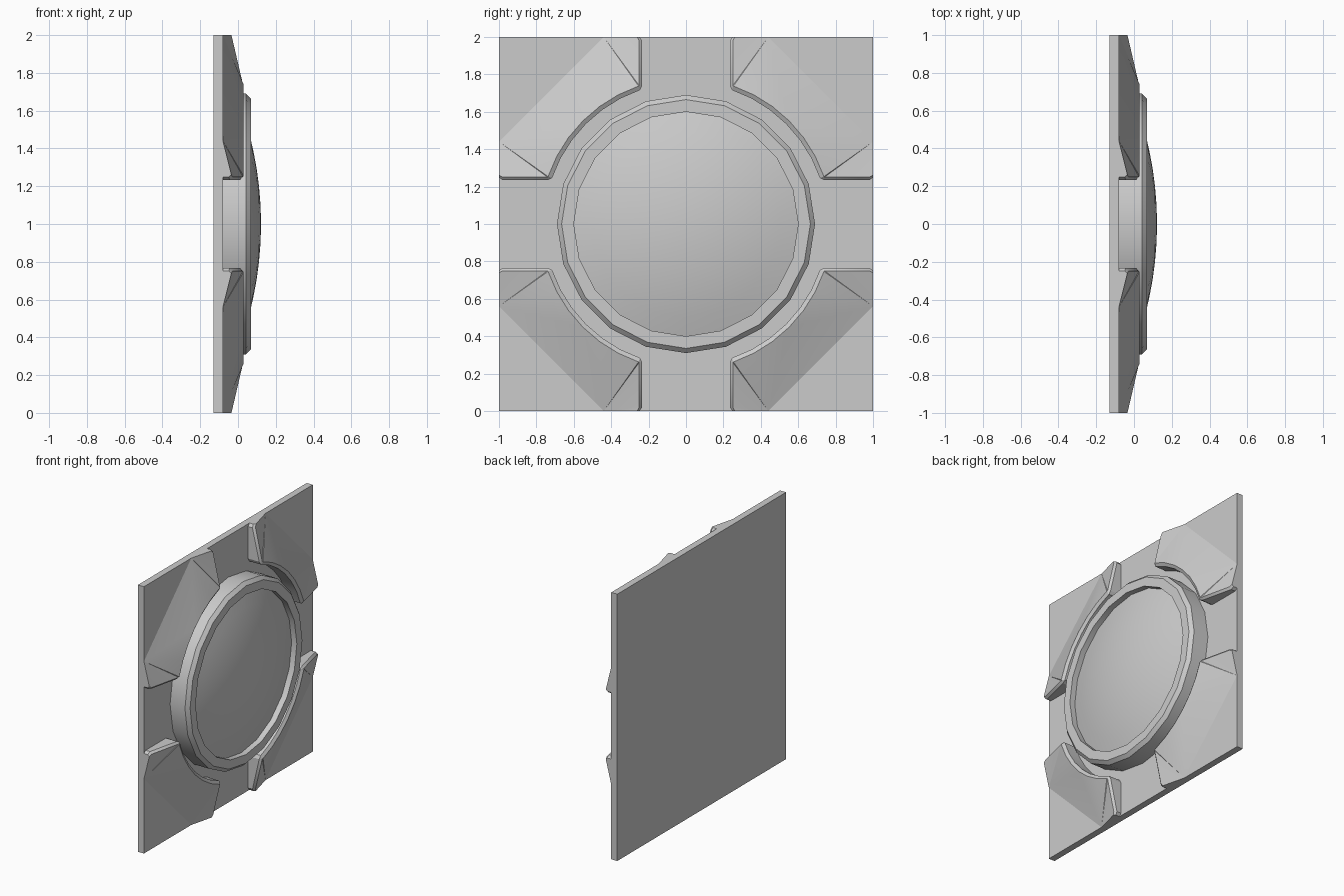
import bpy, bmesh, math
from mathutils import Vector

cube = bpy.data.objects.get("Cube")
if cube:
    bpy.data.objects.remove(cube, do_unlink=True)

grey = bpy.data.materials.new("plain grey")
grey.use_nodes = True
grey.diffuse_color = (0.6, 0.6, 0.6, 1)
grey.node_tree.nodes["Principled BSDF"].inputs["Base Color"].default_value = (0.6, 0.6, 0.6, 1)

BASE = -0.08    # face of the back plate
SIDES = 20


def finish(name, bm, angle=30):
    bmesh.ops.recalc_face_normals(bm, faces=bm.faces)
    mesh = bpy.data.meshes.new(name)
    bm.to_mesh(mesh)
    bm.free()
    mesh.materials.append(grey)
    ob = bpy.data.objects.new(name, mesh)
    bpy.context.collection.objects.link(ob)
    bpy.ops.object.select_all(action='DESELECT')
    ob.select_set(True)
    bpy.context.view_layer.objects.active = ob
    bpy.ops.object.shade_smooth_by_angle(angle=math.radians(angle))
    return ob


def revolve(name, profile):
    """Turn (radius, x) points around the panel's centre axis."""
    bm = bmesh.new()
    loops = []
    for r, x in profile:
        if r == 0:
            loops.append([bm.verts.new((x, 0, 1))] * SIDES)
            continue
        loops.append([bm.verts.new((x, r * math.sin(a), 1 + r * math.cos(a)))
                      for a in (math.tau * i / SIDES for i in range(SIDES))])
    for low, high in zip(loops, loops[1:]):
        for i in range(SIDES):
            j = (i + 1) % SIDES
            quad = [low[i], low[j], high[j], high[i]]
            bm.faces.new(list(dict.fromkeys(quad)))
    return finish(name, bm)


def corner_wedge(name, sy, sz):
    """Raised corner block: high along the arc, sloping to a diagonal line."""
    bm = bmesh.new()

    def vert(u, v, h):
        return bm.verts.new((h, sy * u, 1 + sz * v))

    # Half of the inner outline: (outer point, inset point, height)
    half = [((0.25, 1), (0.262, 1), -0.035),
            ((0.234, 0.98), (0.25, 0.98), -0.03),
            ((0.234, 0.74), (0.25, 0.74), 0.026)]
    for i in range(4):
        a = math.radians(71 - i * 26 / 3)
        d = Vector((math.cos(a), math.sin(a)))
        half.append((d * 0.757, d * 0.78, 0.03))
    a = math.radians(45)
    d = Vector((math.cos(a), math.sin(a)))
    half[-1] = (d * 0.757, d * 0.78, 0.03)
    path = half + [((p[1], p[0]), (q[1], q[0]), h) for p, q, h in reversed(half[:-1])]
    mid = len(half) - 1

    foot = [vert(*p, BASE) for p, q, h in path]
    rim = [vert(*p, h - 0.014) for p, q, h in path]
    top = [vert(*q, h) for p, q, h in path]
    d_a, d_b = vert(0.44, 1, BASE), vert(1, 0.44, BASE)

    # Walls, bevelled rim and sloping fan
    for i in range(len(path) - 1):
        bm.faces.new((foot[i], foot[i + 1], rim[i + 1], rim[i]))
        bm.faces.new((rim[i], rim[i + 1], top[i + 1], top[i]))
        bm.faces.new((top[i], top[i + 1], d_a if i < mid else d_b))
    bm.faces.new((top[mid], d_b, d_a))
    # Ends on the panel edges and the underside
    bm.faces.new((d_a, foot[0], rim[0], top[0]))
    bm.faces.new((d_b, top[-1], rim[-1], foot[-1]))
    bm.faces.new(foot + [d_b, d_a])
    return finish(name, bm, 25)


# Back plate
bm = bmesh.new()
bmesh.ops.create_cube(bm, size=1)
for v in bm.verts:
    v.co = (-0.105 + v.co.x * 0.05, v.co.y * 2, 1 + v.co.z * 2)
finish("back_plate", bm)

# Round rim with a chamfered outer edge
revolve("round_rim", [(0.69, BASE), (0.69, 0.043), (0.665, 0.068),
                      (0.6, 0.068), (0.6, 0.0)])

# Shallow dome set inside the rim
revolve("dome", [(r, 0.122 - 0.27 * r * r) for r in (0.6, 0.5, 0.4, 0.3, 0.2, 0.1, 0)])

# Four corner wedges
for sy, side in ((1, "back"), (-1, "front")):
    for sz, level in ((1, "upper"), (-1, "lower")):
        corner_wedge(f"{level}_{side}_wedge", sy, sz)
